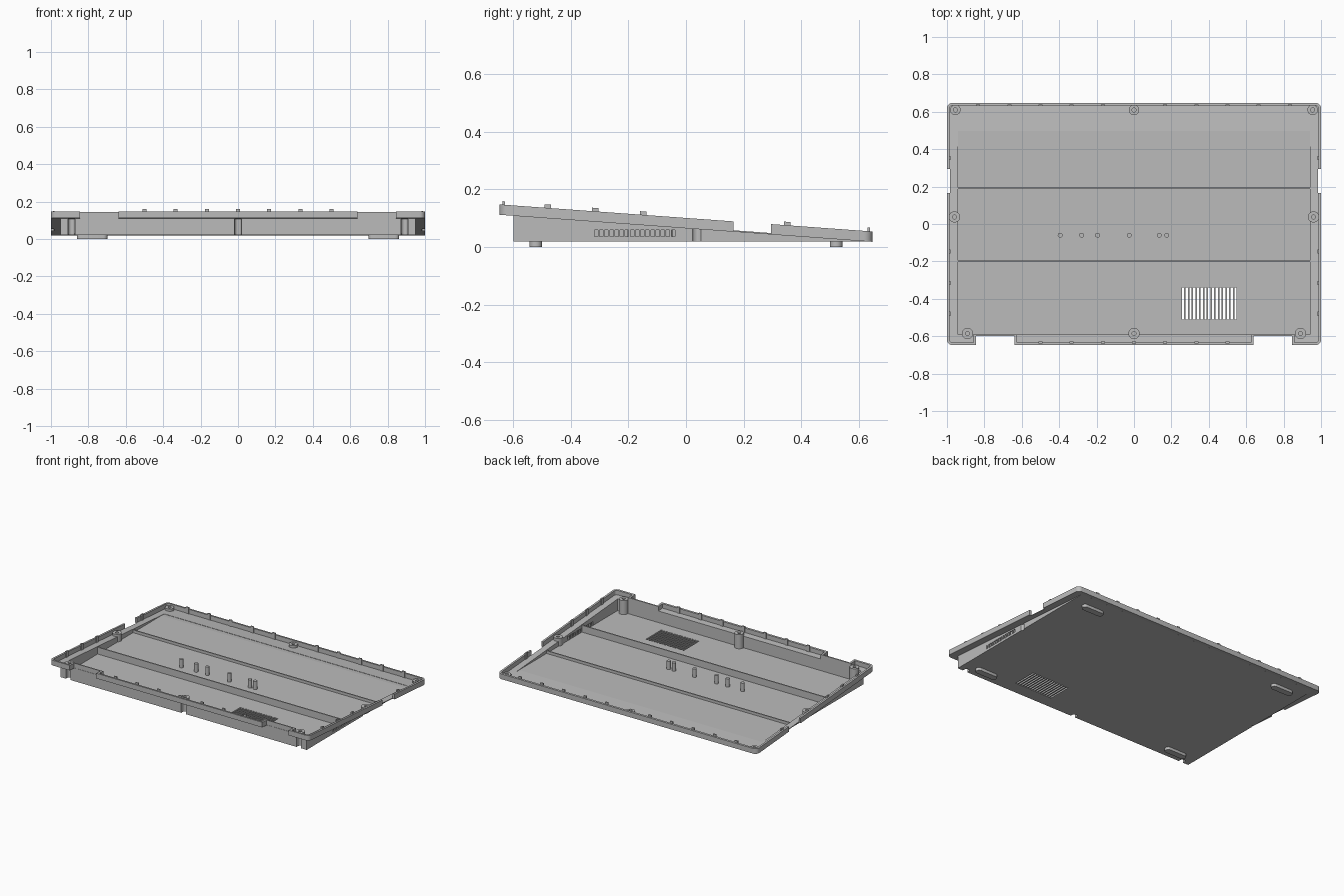
import bpy, bmesh
from math import cos, sin, pi

cube = bpy.data.objects.get("Cube")
if cube:
    bpy.data.objects.remove(cube, do_unlink=True)

GREY = (0.5, 0.5, 0.5, 1)
mat = bpy.data.materials.new("grey_plastic")
mat.use_nodes = True
mat.diffuse_color = GREY
mat.node_tree.nodes["Principled BSDF"].inputs["Base Color"].default_value = GREY

HX, HY = 1.0, 0.648          # outer half sizes
FLOOR, BASE = 0.032, 0.02    # top and underside of the floor


def ledge_z(y):
    """Underside height of the sloping rim."""
    return 0.112 - (y + HY) * 0.0725


def arc(cx, cy, r, a0, a1, n=6):
    return [(cx + r * cos(a0 + (a1 - a0) * i / n), cy + r * sin(a0 + (a1 - a0) * i / n))
            for i in range(n + 1)]


def circle(cx, cy, r, n=24):
    return arc(cx, cy, r, 0, 2 * pi, n)[:-1]


def rect(x0, x1, y0, y1):
    return [(x0, y0), (x1, y0), (x1, y1), (x0, y1)]


def solids(name, shapes):
    """One object made of upright prisms: (outline, z0, z1)."""
    bm = bmesh.new()
    for pts, z0, z1 in shapes:
        face = bm.faces.new([bm.verts.new((x, y, z0)) for x, y in pts])
        top = bmesh.ops.extrude_face_region(bm, geom=[face])["geom"]
        for v in top:
            if isinstance(v, bmesh.types.BMVert):
                v.co.z = z1
    bmesh.ops.recalc_face_normals(bm, faces=bm.faces)
    me = bpy.data.meshes.new(name)
    bm.to_mesh(me)
    bm.free()
    me.materials.append(mat)
    ob = bpy.data.objects.new(name, me)
    bpy.context.scene.collection.objects.link(ob)
    return ob


def cut(ob, *shape_lists):
    """Subtract each group of prisms and bake the result."""
    cutters = []
    for shapes in shape_lists:
        c = solids("cutter", shapes)
        c.hide_render = True
        m = ob.modifiers.new("cut", 'BOOLEAN')
        m.operation, m.solver, m.object = 'DIFFERENCE', 'EXACT', c
        cutters.append(c)
    dg = bpy.context.evaluated_depsgraph_get()
    me = bpy.data.meshes.new_from_object(ob.evaluated_get(dg))
    ob.modifiers.clear()
    ob.data = me
    for c in cutters:
        bpy.data.objects.remove(c, do_unlink=True)


def shear(ob):
    for v in ob.data.vertices:
        v.co.z += ledge_z(v.co.y)


def outline(d):
    """Rounded case outline with two hinge notches, inset by d."""
    r, x, y = 0.03 - d, HX - 0.03, HY - 0.03
    f, n = -HY + d, -0.598 + d
    notch = [(-0.845 - d, f), (-0.845 - d, n), (-0.64 + d, n), (-0.64 + d, f)]
    return (arc(-x, -y, r, pi, 1.5 * pi) + notch + [(-px, py) for px, py in reversed(notch)]
            + arc(x, -y, r, 1.5 * pi, 2 * pi) + arc(x, y, r, 0, pi / 2)
            + arc(-x, y, r, pi / 2, pi))


def channel(cx, cy, a):
    """U-shaped screw recess opening outward in direction a."""
    pts = arc(cx, cy, 0.018, a + pi / 2, a + 1.5 * pi, 10)
    out = [(px + 0.08 * cos(a), py + 0.08 * sin(a)) for px, py in (pts[-1], pts[0])]
    return (pts + out, 0, ledge_z(cy) + 0.004)


front_bosses = [(x, -0.585) for x in (-0.89, 0, 0.89)]
side_bosses = [(-0.96, 0.038), (0.96, 0.038)]
back_bosses = [(x, 0.61) for x in (-0.955, 0, 0.955)]
channels = ([channel(x, y, -pi / 2) for x, y in front_bosses]
            + [channel(x, y, 0 if x > 0 else pi) for x, y in side_bosses])

# Sloping rim with ledge
rim = solids("rim", [(outline(0), 0, 0.036)])
cut(rim, [(outline(0.014), 0.005, 0.1)],
    [(rect(-0.94, 0.94, -0.59, 0.53), -0.1, 0.1)],
    [(rect(s * 0.984, s * 1.1, 0.165, 0.295), -0.1, 0.1) for s in (-1, 1)])
shear(rim)

# Wedge-shaped tray with floor grille and side vents
tray = solids("tray", [(rect(-0.95, 0.95, -0.6, 0.62), BASE, 0.1)])
for v in tray.data.vertices:
    if v.co.z > 0.05:
        v.co.z = ledge_z(v.co.y) + 0.003
grille = [(rect(0.256 + i * 0.02, 0.268 + i * 0.02, -0.51, -0.34), 0, 0.1) for i in range(15)]
vents = [(rect(0.92, 0.97, y, y + 0.012), 0.036, 0.06)
         for y in (-0.318 + i * 0.0178 for i in range(16))]
cut(tray, [(rect(-0.94, 0.94, -0.59, 0.6), FLOOR, 0.2)], grille, vents, channels)

# Screw bosses
bosses = solids("screw_bosses",
                [(circle(x, y, 0.03), BASE + 0.001, ledge_z(y) + 0.023)
                 for x, y in front_bosses + side_bosses]
                + [(circle(x, y, 0.028), 0.023, ledge_z(y) + 0.023) for x, y in back_bosses])
trim = [(rect(-1.1, 1.1, -0.7, -0.6), 0, ledge_z(-0.6) + 0.002)]
trim += [(rect(s * 0.95, s * 1.1, -0.1, 0.2), 0, ledge_z(0.04) + 0.002) for s in (-1, 1)]
holes = [(circle(x, y, 0.011, 16), ledge_z(y) + 0.012, 0.3)
         for x, y in front_bosses + side_bosses + back_bosses]
cut(bosses, trim, channels, holes)

# Cross ribs
solids("cross_ribs", [(rect(-0.942, 0.942, y - 0.004, y + 0.004), FLOOR - 0.002, ledge_z(y))
                      for y in (-0.2, 0.19)])

# Board posts
solids("board_posts", [(circle(x, -0.06, 0.013, 16), FLOOR - 0.002, 0.09)
                       for x in (-0.395, -0.28, -0.195, -0.025, 0.135, 0.175)])

# Snap clips along the rim
clips = []
for i in range(-5, 6):
    x = i / 6
    if abs(i) <= 3:
        clips.append((rect(x - 0.011, x + 0.011, -0.638, -0.629), 0.005, 0.048))
    if i:
        clips.append((rect(x - 0.011, x + 0.011, 0.63, 0.639), 0.005, 0.049))
for s in (-1, 1):
    for y in (-0.48, -0.315, -0.148, 0.352):
        clips.append((rect(s * 0.981, s * 0.99, y - 0.011, y + 0.011), 0.005, 0.048))
shear(solids("snap_clips", clips))

# Rubber-style feet with rounded ends
solids("feet", [(arc(sx * 0.78 + 0.06, sy * 0.522, 0.022, -pi / 2, pi / 2, 10)
                 + arc(sx * 0.78 - 0.06, sy * 0.522, 0.022, pi / 2, 1.5 * pi, 10), 0, BASE + 0.002)
                for sx in (-1, 1) for sy in (-1, 1)])

# Smooth round parts, keep edges sharp
bpy.ops.object.select_all(action='DESELECT')
for name in ("rim", "screw_bosses", "board_posts", "feet"):
    ob = bpy.data.objects[name]
    ob.select_set(True)
    bpy.context.view_layer.objects.active = ob
bpy.ops.object.shade_smooth_by_angle()
